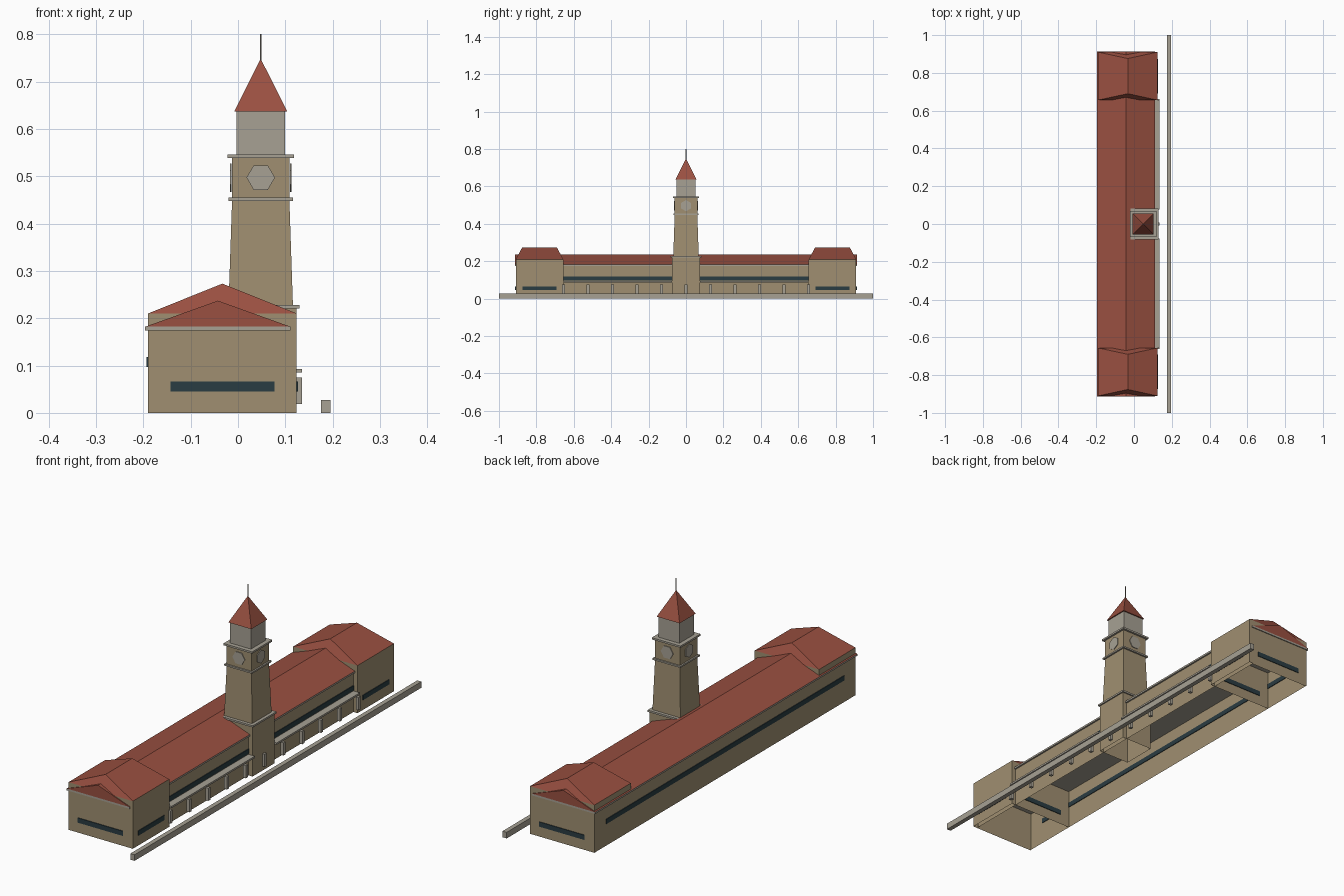
import bpy, bmesh, math
from mathutils import Matrix

cube = bpy.data.objects.get("Cube")
if cube:
    bpy.data.objects.remove(cube, do_unlink=True)


def material(name, r, g, b):
    m = bpy.data.materials.new(name)
    m.use_nodes = True
    m.diffuse_color = (r, g, b, 1)
    m.node_tree.nodes["Principled BSDF"].inputs["Base Color"].default_value = (r, g, b, 1)
    return m


TAN = material("tan_brick", 0.35, 0.275, 0.165)
STONE = material("grey_stone", 0.385, 0.355, 0.295)
RED = material("red_tile", 0.32, 0.08, 0.052)
GLASS = material("dark_glass", 0.023, 0.045, 0.054)


def finish(name, bm, mat):
    bmesh.ops.recalc_face_normals(bm, faces=bm.faces)
    me = bpy.data.meshes.new(name)
    bm.to_mesh(me)
    bm.free()
    me.materials.append(mat)
    ob = bpy.data.objects.new(name, me)
    bpy.context.collection.objects.link(ob)
    return ob


def box(name, mat, x, y, z, top=1.0, hollow=False):
    """Box from (min, max) ranges; top scales the upper face, hollow drops both caps."""
    bm = bmesh.new()
    bmesh.ops.create_cube(bm, size=1)
    for v in bm.verts:
        s = top if v.co.z > 0 else 1
        v.co = (sum(x) / 2 + v.co.x * s * (x[1] - x[0]),
                sum(y) / 2 + v.co.y * s * (y[1] - y[0]),
                sum(z) / 2 + v.co.z * (z[1] - z[0]))
    bmesh.ops.recalc_face_normals(bm, faces=bm.faces)
    if hollow:
        caps = [f for f in bm.faces if abs(f.normal.z) > 0.9]
        bmesh.ops.delete(bm, geom=caps, context='FACES')
    return finish(name, bm, mat)


def ridge_roof(name, x, y, z, inset):
    """Roof with a ridge along y; inset pulls the ridge ends in to form hips."""
    bm = bmesh.new()
    mid = sum(x) / 2
    ends = [[bm.verts.new(p) for p in ((x[0], e, z[0]), (x[1], e, z[0]), (mid, e + d, z[1]))]
            for e, d in ((y[0], inset), (y[1], -inset))]
    a, b = ends
    bm.faces.new(a)
    bm.faces.new(b)
    for i in range(3):
        j = (i + 1) % 3
        bm.faces.new((a[i], a[j], b[j], b[i]))
    return finish(name, bm, RED)


def cone(name, mat, sides, r1, r2, z, cx, turn=0):
    bm = bmesh.new()
    bmesh.ops.create_cone(bm, cap_ends=True, segments=sides, radius1=r1, radius2=r2,
                          depth=z[1] - z[0],
                          matrix=Matrix.Translation((cx, 0, sum(z) / 2)) @ Matrix.Rotation(turn, 4, 'Z'))
    return finish(name, bm, mat)


# Long main hall with eave slab and gable roof
HALL = (-0.19, 0.104)
EAVE = (-0.196, 0.111)
box("hall_walls", TAN, HALL, (-0.905, 0.905), (0, 0.176), hollow=True)
box("hall_eave", STONE, EAVE, (-0.914, 0.914), (0.174, 0.182))
ridge_roof("hall_roof", EAVE, (-0.914, 0.914), (0.182, 0.237), 0)
for label, wx in (("back", HALL[0]), ("front", HALL[1])):
    box("hall_window_" + label, GLASS, (wx - 0.003, wx + 0.003), (-0.83, 0.83), (0.097, 0.118))

# End pavilions with hipped roofs and strip windows
PAV = (-0.19, 0.124)
for label, s in (("front", -1), ("back", 1)):
    y = sorted((s * 0.656, s * 0.91))
    box("pavilion_walls_" + label, TAN, PAV, y, (0, 0.21), hollow=True)
    ridge_roof("pavilion_roof_" + label, PAV, y, (0.21, 0.273), 0.034)
    for wy in y:
        box("pavilion_end_window_" + label, GLASS, (-0.143, 0.077), (wy - 0.003, wy + 0.003), (0.045, 0.066))
    box("pavilion_side_window_" + label, GLASS, (PAV[1] - 0.003, PAV[1] + 0.003),
        (y[0] + 0.036, y[1] - 0.036), (0.045, 0.066))
    # Canopy on each side of the tower
    box("canopy_" + label, STONE, (0.104, 0.135), sorted((s * 0.076, s * 0.656)), (0.085, 0.093))

# Canopy posts
for i in range(11):
    py = (i - 5) * 0.131
    box("canopy_post", STONE, (0.121, 0.135), (py - 0.007, py + 0.007), (0.019, 0.075))

# Clock tower, stacked from the ground up
TX = 0.048


def stage(name, mat, half, z0, z1, top=1.0, hollow=False):
    box(name, mat, (TX - half, TX + half), (-half, half), (z0, z1), top, hollow)


stage("tower_base", TAN, 0.076, 0, 0.22, hollow=True)
stage("tower_base_cap", STONE, 0.082, 0.22, 0.228)
stage("tower_shaft", TAN, 0.068, 0.228, 0.449, top=0.89)
stage("tower_belt", STONE, 0.068, 0.448, 0.455)
stage("clock_stage", TAN, 0.061, 0.455, 0.538)
stage("tower_cornice", STONE, 0.07, 0.538, 0.546)
stage("lantern", STONE, 0.051, 0.546, 0.637)
cone("tower_roof", RED, 4, 0.056 * math.sqrt(2), 0, (0.637, 0.748), TX, math.pi / 4)
cone("spire", STONE, 6, 0.002, 0.002, (0.74, 0.8), TX)

# Six-sided clock faces, one per side of the tower
for i in range(4):
    a = i * math.pi / 2
    bm = bmesh.new()
    tilt = math.pi / 6 if i % 2 else 0
    place = (Matrix.Translation((TX, 0, 0.497)) @ Matrix.Rotation(a, 4, 'Z')
             @ Matrix.Translation((0, -0.062, 0)) @ Matrix.Rotation(math.pi / 2, 4, 'X')
             @ Matrix.Rotation(tilt, 4, 'Z'))
    bmesh.ops.create_circle(bm, cap_ends=True, segments=6, radius=0.03)
    # Points lie sideways on the end faces and upright on the long sides
    first = max(bm.verts, key=lambda v: v.co.x).co
    fix = -math.atan2(first.y, first.x)
    bmesh.ops.rotate(bm, verts=bm.verts, cent=(0, 0, 0), matrix=Matrix.Rotation(fix, 3, 'Z'))
    ext = bmesh.ops.extrude_face_region(bm, geom=bm.faces[:])
    rim = [g for g in ext["geom"] if isinstance(g, bmesh.types.BMVert)]
    bmesh.ops.translate(bm, verts=rim, vec=(0, 0, 0.003))
    bm.transform(place)
    finish("clock_face", bm, STONE)

# Platform strip beside the hall
box("platform", STONE, (0.175, 0.195), (-1, 1), (0, 0.027))
